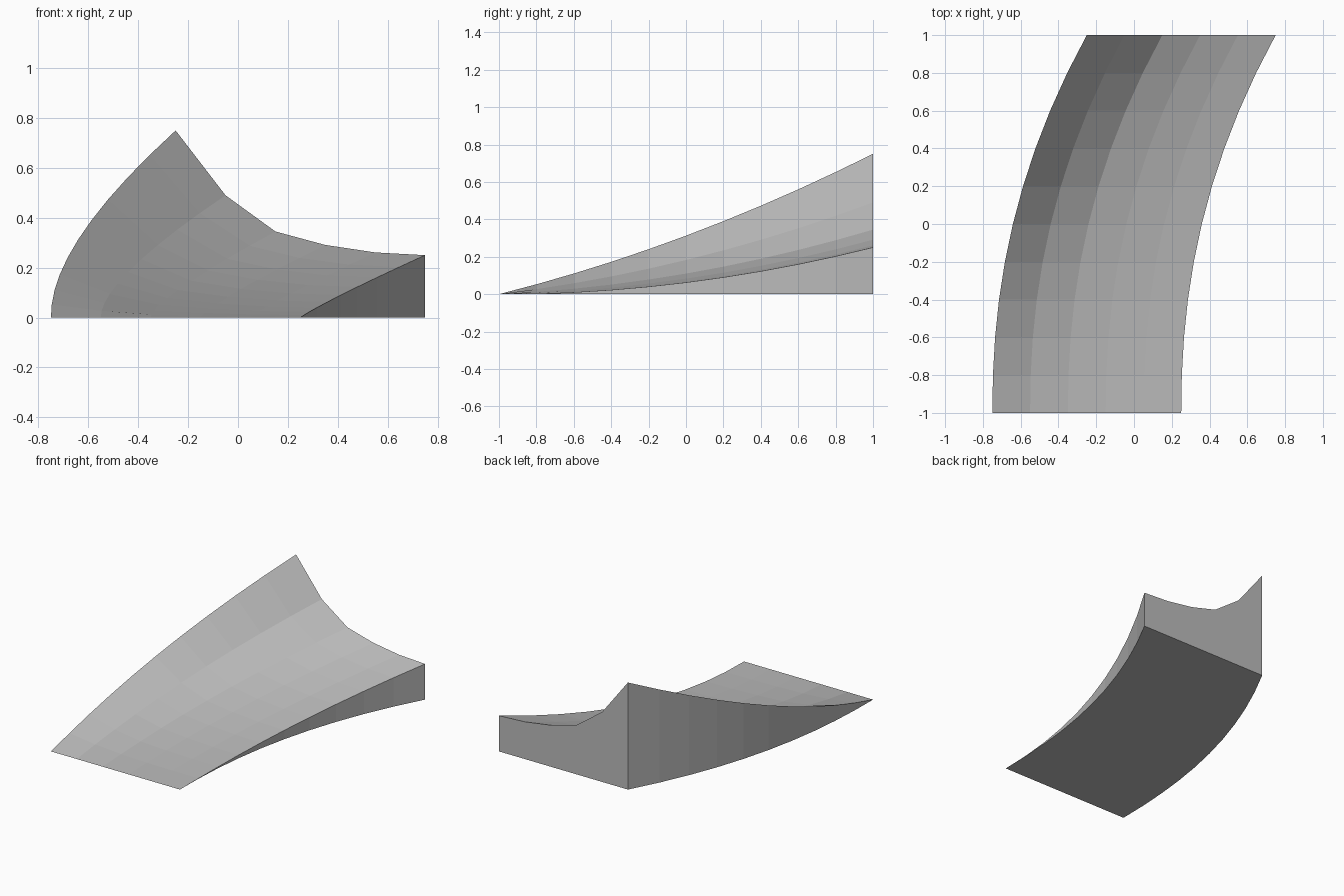
import bpy
import bmesh

cube = bpy.data.objects.get("Cube")
if cube:
    bpy.data.objects.remove(cube, do_unlink=True)

grey = bpy.data.materials.new("mid grey")
grey.use_nodes = True
colour = (0.5, 0.5, 0.5, 1)
grey.diffuse_color = colour
grey.node_tree.nodes["Principled BSDF"].inputs["Base Color"].default_value = colour

ROWS = 10
BANK = [0.5, 0.24, 0.095, 0.041, 0.011, 0]  # bank height across the track, left to right
COLS = len(BANK) - 1


def point(row, col, top):
    """Point on the curved, rising and banking track, or below it on the ground."""
    t = row / ROWS
    x = -0.75 + col / COLS + 0.5 * t ** 2.2
    z = 0.25 * t * t + BANK[col] * t if top else 0
    return (x, 2 * t - 1, z)


bm = bmesh.new()
top = [[bm.verts.new(point(r, c, True)) for c in range(COLS + 1)] for r in range(ROWS + 1)]
# The thin front edge shares its vertices with the base
base = [top[0]] + [[bm.verts.new(point(r, c, False)) for c in range(COLS + 1)]
                   for r in range(1, ROWS + 1)]


def face(*verts):
    bm.faces.new(list(dict.fromkeys(verts)))


# Riding surface and flat underside
for r in range(ROWS):
    for c in range(COLS):
        face(top[r][c], top[r][c + 1], top[r + 1][c + 1], top[r + 1][c])
        if r:
            face(base[r][c], base[r + 1][c], base[r + 1][c + 1], base[r][c + 1])
        else:
            # The first strip closes the underside at the front edge
            face(base[0][c], base[1][c], base[1][c + 1], base[0][c + 1])

# Side walls
for r in range(ROWS):
    for c in (0, COLS):
        face(base[r][c], base[r + 1][c], top[r + 1][c], top[r][c])

# Back wall
for c in range(COLS):
    face(base[ROWS][c], top[ROWS][c], top[ROWS][c + 1], base[ROWS][c + 1])

bmesh.ops.recalc_face_normals(bm, faces=bm.faces)
mesh = bpy.data.meshes.new("banked_ramp")
bm.to_mesh(mesh)
bm.free()
mesh.materials.append(grey)
ramp = bpy.data.objects.new("banked_ramp", mesh)
bpy.context.collection.objects.link(ramp)
